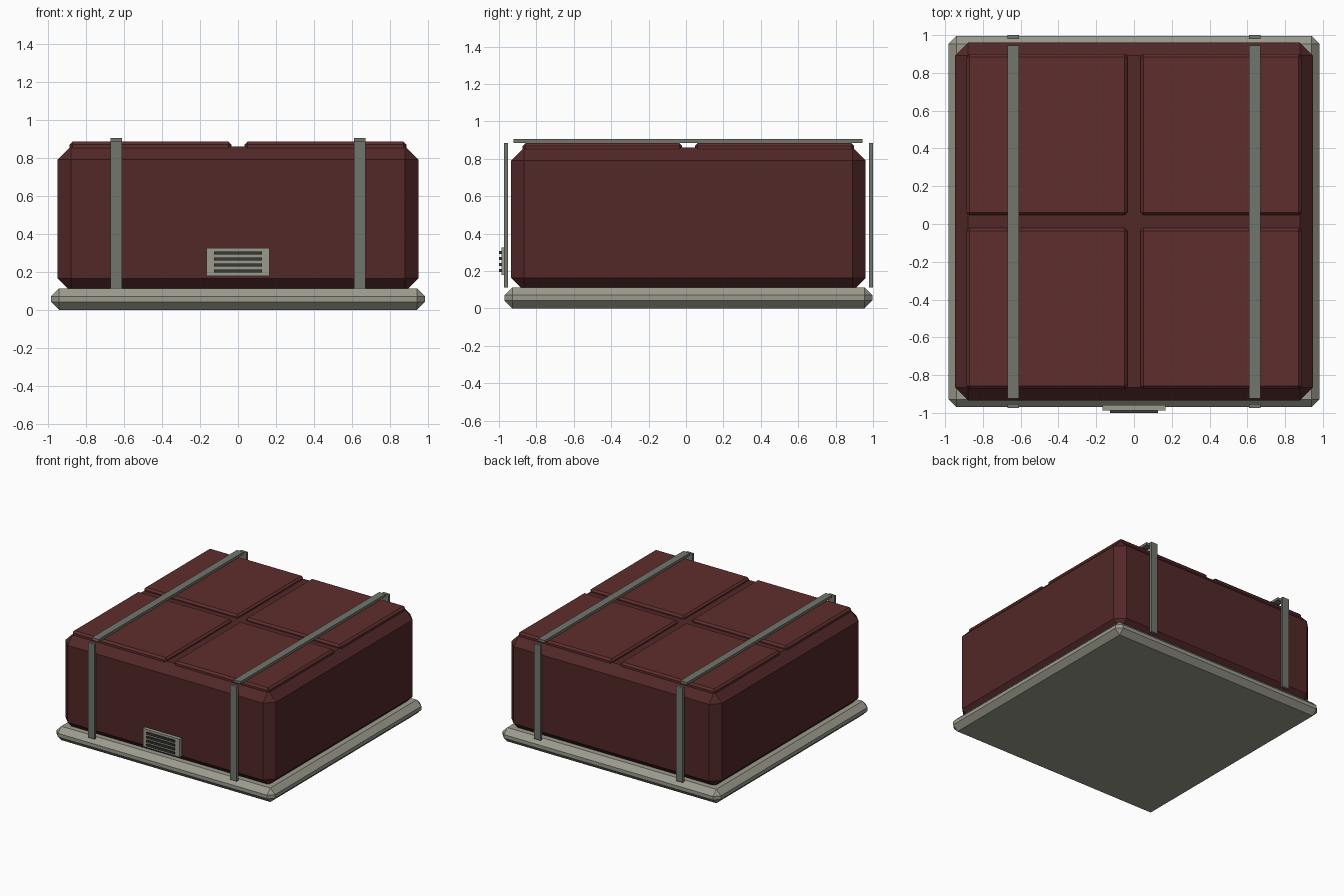
import bpy
import bmesh

if "Cube" in bpy.data.objects:
    bpy.data.objects.remove(bpy.data.objects["Cube"])

CY = 0.013  # the crate sits slightly back because the vent sticks out in front


def material(name, rgb):
    m = bpy.data.materials.new(name)
    m.diffuse_color = (*rgb, 1)
    m.use_nodes = True
    m.node_tree.nodes["Principled BSDF"].inputs["Base Color"].default_value = m.diffuse_color
    return m


RED = material("dark_red", (0.085, 0.021, 0.021))
PANEL = material("panel_red", (0.115, 0.026, 0.026))
PALE = material("pale_grey", (0.33, 0.33, 0.27))
STRAP = material("strap_grey", (0.17, 0.18, 0.155))
DARK = material("slot_dark", (0.04, 0.042, 0.038))


def box(name, x, y, z, mat, bevel=0):
    """Box from (min, max) ranges, with an optional flat chamfer."""
    bm = bmesh.new()
    bmesh.ops.create_cube(bm, size=1)
    for v in bm.verts:
        v.co = [r[0] + (c + 0.5) * (r[1] - r[0]) for c, r in zip(v.co, (x, y, z))]
    if bevel:
        bmesh.ops.bevel(bm, geom=bm.edges[:], offset=bevel, segments=1,
                        affect='EDGES', profile=0.5)
    me = bpy.data.meshes.new(name)
    bm.to_mesh(me)
    bm.free()
    me.materials.append(mat)
    ob = bpy.data.objects.new(name, me)
    bpy.context.collection.objects.link(ob)
    return ob


def around(c, half):
    return (c - half, c + half)


# Base tray and main body
box("base", around(0, 0.983), around(CY, 0.983), (0, 0.113), PALE, 0.042)
box("body", around(0, 0.948), around(CY, 0.948), (0.094, 0.86), RED, 0.07)

# Four raised lid panels
for sx in (-1, 1):
    for sy in (-1, 1):
        box("lid_panel", around(sx * 0.46, 0.426), around(CY + sy * 0.46, 0.426),
            (0.835, 0.884), PANEL, 0.015)

# Straps: one across the top, one down the front and one down the back per side
for sx in (-1, 1):
    xr = around(sx * 0.64, 0.03)
    box("top_strap", xr, (-0.923, 0.944), (0.884, 0.905), STRAP)
    box("front_strap", xr, (-0.973, -0.953), (0.112, 0.884), STRAP)
    box("back_strap", xr, (0.979, 1.0), (0.112, 0.884), STRAP)

# Vent plate with four dark slats
box("vent_plate", around(0, 0.166), (-0.987, -0.957), around(0.252, 0.074), PALE)
for i in range(4):
    box("vent_slat", around(0, 0.126), (-1.0, -0.98),
        around(0.252 + (i - 1.5) * 0.032, 0.008), DARK)
